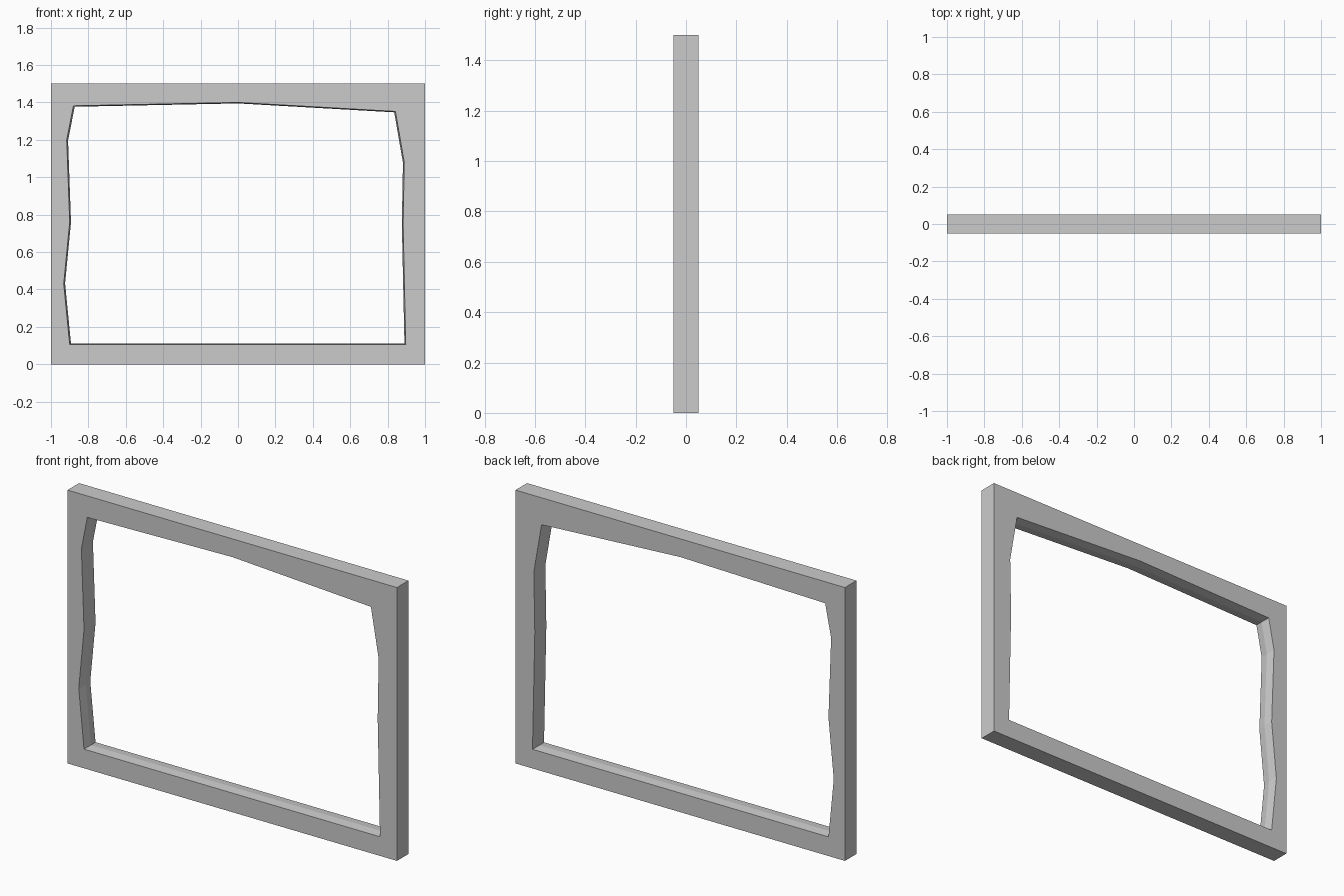
import bpy, bmesh

if "Cube" in bpy.data.objects:
    bpy.data.objects.remove(bpy.data.objects["Cube"])

DEPTH = 0.05
OUTER = [(-1, 0), (1, 0), (1, 1.5), (-1, 1.5)]
# Irregular opening, counter-clockwise from lower left
INNER = [(-0.90, 0.105), (0.897, 0.105), (0.883, 0.75), (0.889, 1.08),
         (0.842, 1.352), (0, 1.40), (-0.88, 1.382), (-0.916, 1.20),
         (-0.90, 0.76), (-0.932, 0.43)]

bm = bmesh.new()


def ring(points, y, scale=1.0):
    """Closed loop of vertices at depth y, scaled about the opening centre."""
    return [bm.verts.new((x * scale, y, 0.75 + (z - 0.75) * scale)) for x, z in points]


def bridge(a, b):
    n = len(a)
    for i in range(n):
        j = (i + 1) % n
        bm.faces.new((a[i], a[j], b[j], b[i]))


# Outer walls
of, ob = ring(OUTER, -DEPTH), ring(OUTER, DEPTH)
bridge(of, ob)

# Opening walls with a slight ridge at mid depth
inf, mid, inb = ring(INNER, -DEPTH), ring(INNER, 0, 0.992), ring(INNER, DEPTH)
bridge(inf, mid)
bridge(mid, inb)

# Front and back faces: one polygon per side of the frame
spans = [(0, 1, [0, 1]), (1, 2, [1, 2, 3, 4]), (2, 3, [4, 5, 6]), (3, 0, [6, 7, 8, 9, 0])]
for o, i in ((of, inf), (ob, inb)):
    for a, b, side in spans:
        bm.faces.new([o[a], o[b]] + [i[k] for k in reversed(side)])

bmesh.ops.recalc_face_normals(bm, faces=bm.faces)
mesh = bpy.data.meshes.new("window_frame")
bm.to_mesh(mesh)
bm.free()
bpy.context.collection.objects.link(bpy.data.objects.new("window_frame", mesh))
